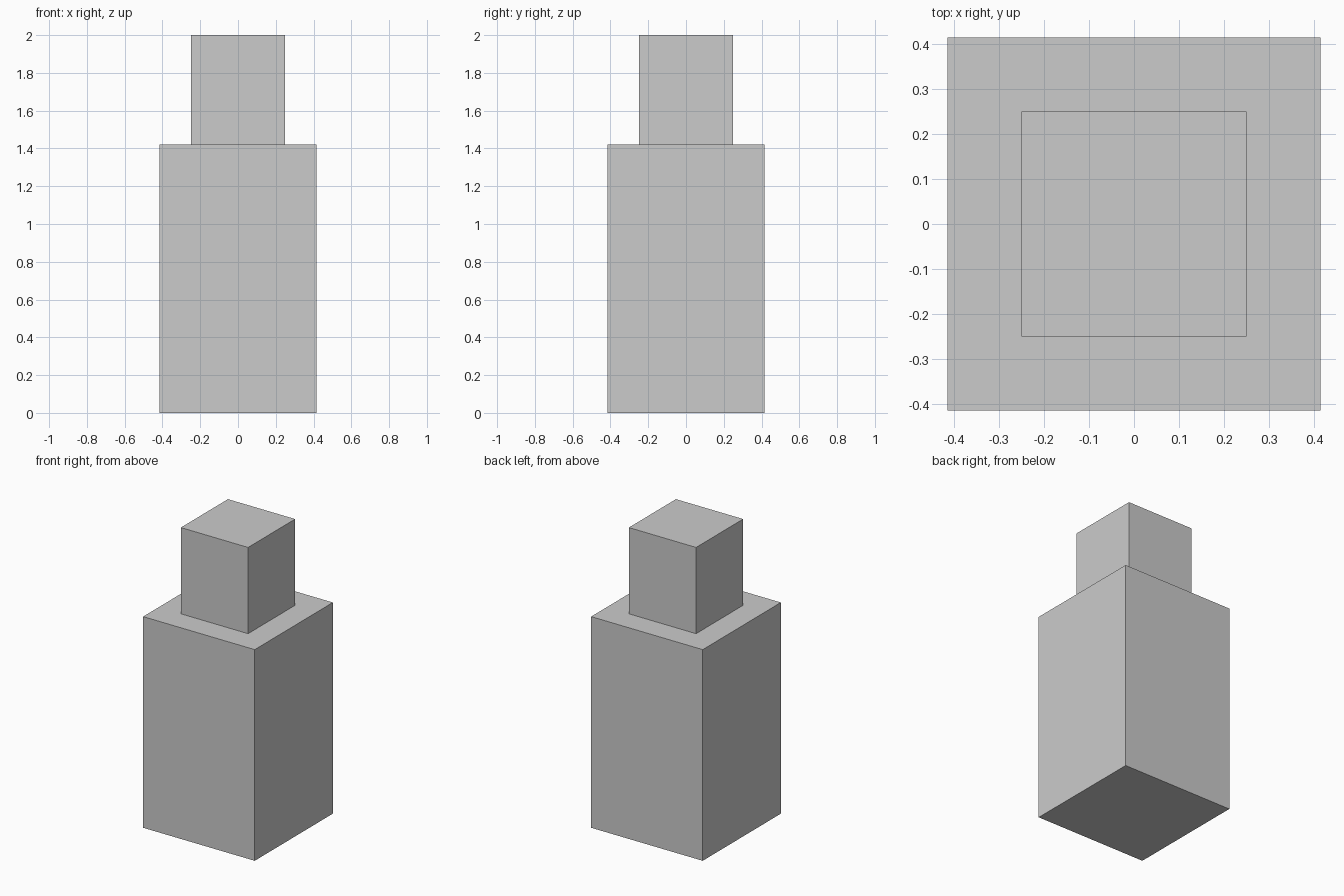
import bpy

if "Cube" in bpy.data.objects:
    bpy.data.objects.remove(bpy.data.objects["Cube"])


def block(name, width, bottom, top):
    """Square block centred on the z axis, spanning bottom to top."""
    bpy.ops.mesh.primitive_cube_add(size=1, location=(0, 0, (bottom + top) / 2))
    obj = bpy.context.object
    obj.name = name
    obj.scale = (width, width, top - bottom)
    bpy.ops.object.transform_apply(location=False, rotation=False, scale=True)
    return obj


# Tall lower body
block("body", 0.83, 0.0, 1.42)

# Smaller block standing on the body
block("cap", 0.50, 1.42, 2.0)
